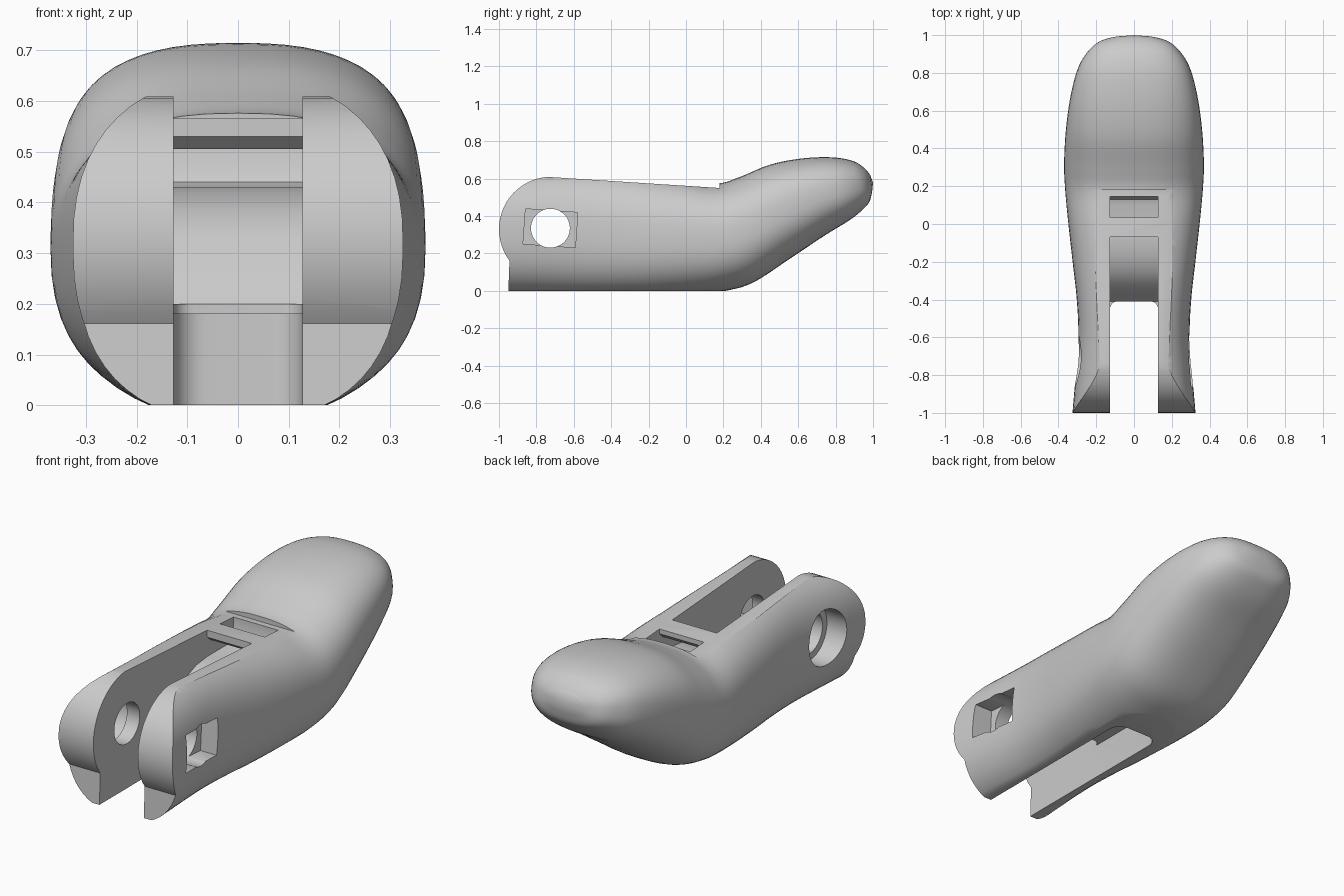
import bpy, bmesh, math
from mathutils import Vector, Matrix

cube = bpy.data.objects.get("Cube")
if cube:
    bpy.data.objects.remove(cube, do_unlink=True)

grey = bpy.data.materials.new("plain grey")
grey.use_nodes = True
grey.diffuse_color = (0.6, 0.6, 0.6, 1)
grey.node_tree.nodes["Principled BSDF"].inputs["Base Color"].default_value = (0.6, 0.6, 0.6, 1)


def make(name, bm):
    bmesh.ops.recalc_face_normals(bm, faces=bm.faces[:])
    mesh = bpy.data.meshes.new(name)
    bm.to_mesh(mesh)
    bm.free()
    mesh.materials.append(grey)
    obj = bpy.data.objects.new(name, mesh)
    bpy.context.collection.objects.link(obj)
    return obj


def prism(name, points, axis, low, high):
    """Extrude a flat outline along x (points are y, z) or along z (points are x, y)."""
    bm = bmesh.new()
    place = (lambda p, d: (d, p[0], p[1])) if axis == "x" else (lambda p, d: (p[0], p[1], d))
    rings = [[bm.verts.new(place(p, d)) for p in points] for d in (low, high)]
    bm.faces.new(rings[0])
    bm.faces.new(rings[1])
    for i in range(len(points)):
        j = i - 1
        bm.faces.new((rings[0][j], rings[0][i], rings[1][i], rings[1][j]))
    return make(name, bm)


def arc(cy, cz, r, start, end, steps):
    angles = [math.radians(start + (end - start) * i / steps) for i in range(steps + 1)]
    return [(cy + r * math.cos(a), cz + r * math.sin(a)) for a in angles]


def rounded_end(half, front, back, r):
    """Plan outline with a square front and rounded back corners."""
    return ([(-half, front), (half, front)] + arc(half - r, back - r, r, 0, 90, 8)
            + arc(r - half, back - r, r, 90, 180, 8))


def combine(target, tool, operation):
    mod = target.modifiers.new(operation.lower(), "BOOLEAN")
    mod.operation, mod.object, mod.solver = operation, tool, "EXACT"
    bpy.context.view_layer.objects.active = target
    bpy.ops.object.modifier_apply(modifier=mod.name)
    bpy.data.objects.remove(tool, do_unlink=True)


# Body stations: top y, top z, bottom y, bottom z, half width
stations = [Vector(s) for s in (
    (-1.1, .65, -1.1, -.03, .335), (-.85, .65, -.85, -.03, .313), (-.6, .65, -.6, -.03, .295),
    (-.4, .64, -.4, -.03, .303), (-.2, .62, -.2, -.03, .325), (0, .595, .05, -.02, .35),
    (.17, .575, .21, 0, .365), (.29, .61, .36, .045, .37), (.45, .675, .56, .175, .36),
    (.62, .708, .74, .295, .335), (.78, .714, .87, .375, .295), (.89, .695, .94, .43, .24),
    (.95, .66, .98, .475, .18), (.985, .62, .995, .53, .1))]


def spline(a, b, c, d, t):
    return (b * 2 + (c - a) * t + (a * 2 - b * 5 + c * 4 - d) * t ** 2
            + (b * 3 - a - c * 3 + d) * t ** 3) / 2


path = []
for i in range(len(stations) - 1):
    a, d = stations[max(i - 1, 0)], stations[min(i + 2, len(stations) - 1)]
    path += [spline(a, stations[i], stations[i + 1], d, k / 5) for k in range(5)]
path.append(stations[-1])

# Lofted body with squarish oval sections and a rounded tip
bm = bmesh.new()
SIDES, power = 56, 2 / 2.5
rings = []
for ty, tz, by, bz, w in path:
    ring = []
    for k in range(SIDES):
        a = math.tau * k / SIDES
        c, s = math.cos(a), math.sin(a)
        x = w * math.copysign(abs(c) ** power, c)
        t = (1 + math.copysign(abs(s) ** power, s)) / 2
        ring.append(bm.verts.new((x, by + (ty - by) * t, bz + (tz - bz) * t)))
    rings.append(ring)
for r0, r1 in zip(rings, rings[1:]):
    for k in range(SIDES):
        bm.faces.new((r0[k - 1], r0[k], r1[k], r1[k - 1]))
bm.faces.new(rings[0])
tip = bm.verts.new((0, 1, .578))
for k in range(SIDES):
    bm.faces.new((rings[-1][k - 1], rings[-1][k], tip))
body = make("lever_body", bm)

# Side outline: rounded fork ends, flat base, sloping top and thumb step
outline = ([(-.95, 0), (1.2, 0), (1.2, 1), (.18, 1), (.18, .55)]
           + arc(-.72, .33, .28, 94, 217, 20))
combine(body, prism("side_outline", outline, "x", -.6, .6), "INTERSECT")

# Fork slot, underside channel, and ramped pocket passing below the crossbar
HALF = .127
combine(body, prism("fork_slot", rounded_end(HALF, -1.2, -.41, .04), "z", -.2, .9), "DIFFERENCE")
combine(body, prism("underside_channel", rounded_end(HALF, -.6, .03, .065), "z", -.2, .18), "DIFFERENCE")
pocket = [(-.5, .2), (-.41, .2), (-.385, .23), (-.32, .33), (-.25, .385), (-.16, .42), (-.07, .43),
          (.1, .43), (.13, .44), (.145, .47), (.145, .8), (.035, .8), (.035, .535), (.01, .51),
          (-.04, .505), (-.07, .53), (-.07, .8), (-.5, .8)]
combine(body, prism("top_pocket", pocket, "x", -HALF, HALF), "DIFFERENCE")

# Pivot bore, round counterbore on one arm, square nut recess on the other
PIVOT = (-.725, .335)
for name, radius, low, high in (("pivot_bore", .104, -.6, .6), ("counterbore", .14, -.6, -.2)):
    combine(body, prism(name, arc(*PIVOT, radius, 0, 352.5, 47), "x", low, high), "DIFFERENCE")
turn = Matrix.Rotation(math.radians(-4), 2)
square = [turn @ Vector(p) + Vector(PIVOT) for p in ((-.14, -.094), (.14, -.094), (.14, .094), (-.14, .094))]
combine(body, prism("nut_recess", square, "x", .2, .6), "DIFFERENCE")

# Smooth skin with crisp machined edges
bpy.ops.object.select_all(action="DESELECT")
body.select_set(True)
bpy.context.view_layer.objects.active = body
bpy.ops.object.shade_smooth_by_angle(angle=math.radians(30))
